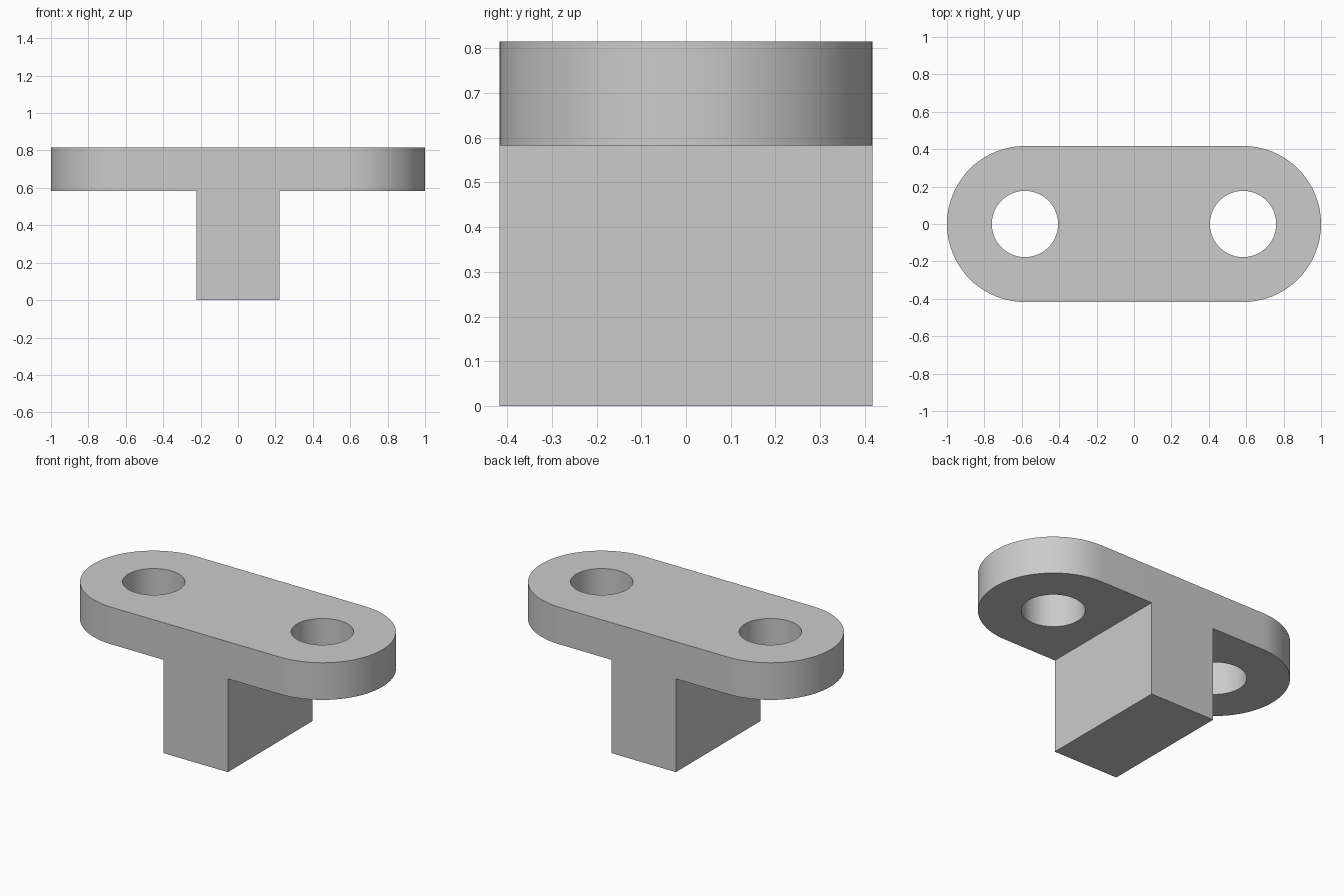
import bpy, bmesh
from math import sin, cos, pi
from mathutils import Vector

cube = bpy.data.objects.get("Cube")
if cube:
    bpy.data.objects.remove(cube, do_unlink=True)

WIDTH = 0.417            # end radius and half depth
EYE_X = 1 - WIDTH        # hole centre
HOLE_R = 0.177
STEM_X = 0.222           # half width of the stem
PLATE_Z, TOP_Z = 0.583, 0.815
STEPS = 40

grey = bpy.data.materials.new("plain grey")
grey.use_nodes = True
colour = (0.6, 0.6, 0.6, 1)
grey.diffuse_color = colour
grey.node_tree.nodes["Principled BSDF"].inputs["Base Color"].default_value = colour

bm = bmesh.new()


def loop(points):
    verts = [bm.verts.new((x, y, PLATE_Z)) for x, y in points]
    return [bm.edges.new((v, verts[i - 1])) for i, v in enumerate(verts)]


# Rounded ear with a bolt hole, one on each side
for side in (-1, 1):
    arc = [pi * i / STEPS - pi / 2 for i in range(STEPS + 1)]
    outline = [(side * (EYE_X + WIDTH * cos(a)), WIDTH * sin(a)) for a in arc]
    outline += [(side * STEM_X, WIDTH), (side * STEM_X, -WIDTH)]
    ring = [2 * pi * i / (2 * STEPS) for i in range(2 * STEPS)]
    hole = [(side * (EYE_X + HOLE_R * cos(a)), HOLE_R * sin(a)) for a in ring]
    bmesh.ops.triangle_fill(bm, edges=loop(outline) + loop(hole),
                            use_beauty=True, normal=Vector((0, 0, 1)))

# Middle of the plate, above the stem
corners = [(-STEM_X, -WIDTH), (STEM_X, -WIDTH), (STEM_X, WIDTH), (-STEM_X, WIDTH)]
bm.faces.new([bm.verts.new((x, y, PLATE_Z)) for x, y in corners])
bmesh.ops.remove_doubles(bm, verts=bm.verts, dist=1e-5)


def extrude(faces, dz):
    made = bmesh.ops.extrude_face_region(bm, geom=faces)["geom"]
    verts = [g for g in made if isinstance(g, bmesh.types.BMVert)]
    bmesh.ops.translate(bm, verts=verts, vec=(0, 0, dz))


# Thicken the plate upward, then pull the stem down from its middle
extrude(bm.faces[:], TOP_Z - PLATE_Z)
bm.normal_update()
stem = [f for f in bm.faces
        if abs(f.normal.z) > 0.9
        and f.calc_center_median().z < PLATE_Z + 0.01
        and abs(f.calc_center_median().x) < 0.01]
extrude(stem, -PLATE_Z)
bmesh.ops.recalc_face_normals(bm, faces=bm.faces)

mesh = bpy.data.meshes.new("tee_bracket")
bm.to_mesh(mesh)
bm.free()
mesh.materials.append(grey)
bracket = bpy.data.objects.new("tee_bracket", mesh)
bpy.context.collection.objects.link(bracket)

# Smooth round walls, crisp rims
bpy.ops.object.select_all(action="DESELECT")
bracket.select_set(True)
bpy.context.view_layer.objects.active = bracket
bpy.ops.object.shade_smooth_by_angle()
